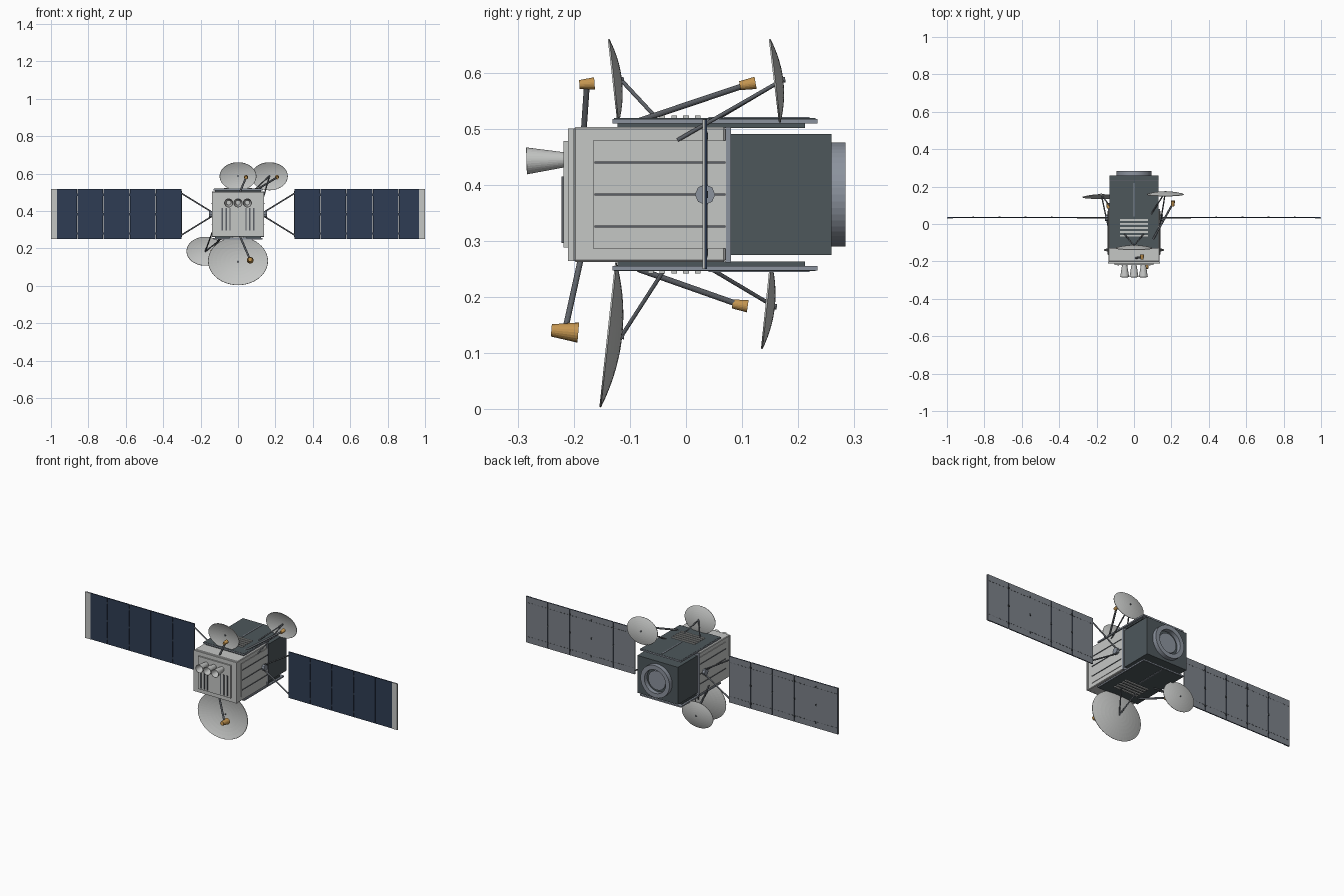
import bpy, bmesh, math
from mathutils import Vector, Matrix

if "Cube" in bpy.data.objects:
    bpy.data.objects.remove(bpy.data.objects["Cube"], do_unlink=True)


def material(name, r, g, b):
    m = bpy.data.materials.new(name)
    m.use_nodes = True
    m.diffuse_color = (r, g, b, 1)
    m.node_tree.nodes["Principled BSDF"].inputs["Base Color"].default_value = (r, g, b, 1)
    return m


LIGHT = material("light grey", 0.56, 0.57, 0.56)
SLATE = material("dark slate", 0.075, 0.095, 0.105)
STEEL = material("blue grey", 0.26, 0.29, 0.34)
STRUT = material("strut grey", 0.11, 0.12, 0.135)
NAVY = material("solar navy", 0.028, 0.046, 0.088)
BACK = material("panel back grey", 0.20, 0.22, 0.25)
GOLD = material("feed gold", 0.55, 0.30, 0.08)
BLACK = material("seam dark", 0.03, 0.035, 0.04)

MID = 0.383  # height of the body axis
made = []


def finish(name, bm, *mats):
    bmesh.ops.recalc_face_normals(bm, faces=bm.faces)
    me = bpy.data.meshes.new(name)
    bm.to_mesh(me)
    bm.free()
    ob = bpy.data.objects.new(name, me)
    bpy.context.collection.objects.link(ob)
    for m in mats:
        me.materials.append(m)
    made.append(ob)
    return ob


def box(name, x, y, z, mat, bevel=0):
    """Box from its extents along each axis."""
    bm = bmesh.new()
    bmesh.ops.create_cube(bm, size=1)
    for v in bm.verts:
        for i, (lo, hi) in enumerate((x, y, z)):
            v.co[i] = lo if v.co[i] < 0 else hi
    ob = finish(name, bm, mat)
    if bevel:
        mod = ob.modifiers.new("bevel", "BEVEL")
        mod.width, mod.segments = bevel, 1
    return ob


def rod(name, a, b, r1, mat, r2=None, sides=12, capped=True):
    """Cylinder or cone running from point a to point b."""
    a, b = Vector(a), Vector(b)
    d = b - a
    bm = bmesh.new()
    bmesh.ops.create_cone(bm, cap_ends=capped, segments=sides, radius1=r1,
                          radius2=r1 if r2 is None else r2, depth=d.length)
    turn = d.to_track_quat('Z', 'Y').to_matrix().to_4x4()
    bmesh.ops.transform(bm, matrix=Matrix.Translation((a + b) / 2) @ turn, verts=bm.verts)
    return finish(name, bm, mat)


def lathe(name, profile, mat, sides=48):
    """Closed (radius, y) profile spun around the body axis."""
    bm = bmesh.new()
    rings = []
    for i in range(sides):
        t = math.tau * i / sides
        rings.append([bm.verts.new((r * math.cos(t), y, MID + r * math.sin(t))) for r, y in profile])
    n = len(profile)
    for i in range(sides):
        p, q = rings[i], rings[(i + 1) % sides]
        for j in range(n):
            k = (j + 1) % n
            bm.faces.new((p[j], p[k], q[k], q[j]))
    return finish(name, bm, mat)


def dish(name, x, low, high, rx, depth):
    """Shallow elliptical bowl opening to the front; low and high are (y, z) rim points."""
    lo, hi = Vector((x, *low)), Vector((x, *high))
    up = (hi - lo) / 2
    axis = Vector((1, 0, 0)).cross(up.normalized())
    back = axis if axis.y > 0 else -axis
    centre = (lo + hi) / 2
    bm = bmesh.new()
    hub = bm.verts.new(centre + back * depth)
    last, sides, steps = None, 48, 7
    for s in range(1, steps + 1):
        f = s / steps
        ring = []
        for i in range(sides):
            t = math.tau * i / sides
            p = centre + Vector((rx * f * math.cos(t), 0, 0)) + up * f * math.sin(t)
            ring.append(bm.verts.new(p + back * depth * (1 - f * f)))
        for i in range(sides):
            k = (i + 1) % sides
            if last:
                bm.faces.new((last[i], ring[i], ring[k], last[k]))
            else:
                bm.faces.new((hub, ring[i], ring[k]))
        last = ring
    ob = finish(name, bm, LIGHT)
    mod = ob.modifiers.new("shell", "SOLIDIFY")
    mod.thickness, mod.offset = 0.003, 0
    tip = centre + back * depth
    rod(name + "_hub", tip - back * 0.004, tip + back * 0.005, 0.005, STRUT)
    return tip


# Main body
box("body", (-0.137, 0.137), (-0.2, 0.07), (0.263, 0.503), LIGHT, 0.003)
box("front_cover", (-0.139, 0.139), (-0.21, -0.2), (0.265, 0.501), LIGHT)
box("front_plate", (-0.105, 0.105), (-0.218, -0.21), (0.289, 0.478), LIGHT)
box("rear_collar", (-0.138, 0.138), (0.07, 0.08), (0.262, 0.503), STEEL)
box("rear_module", (-0.13, 0.13), (0.08, 0.259), (0.275, 0.491), SLATE)

# Rear ring with a shallow disc inside
lathe("rear_ring", [(0.093, 0.257), (0.093, 0.284), (0.068, 0.284), (0.068, 0.257)], STEEL)
rod("rear_disc", (0, 0.257, MID), (0, 0.267, MID), 0.055, STEEL, sides=48)

# Slots on the front plate, horns above
for side in (-1, 1):
    for i in range(3):
        x = side * (0.042 + 0.021 * i)
        box("front_slot", (x - 0.003, x + 0.003), (-0.222, -0.217), (0.297, 0.415), STRUT)
for x in (-0.05, 0, 0.05):
    horn = rod("horn", (x, -0.214, 0.445), (x, -0.284, 0.443), 0.013, LIGHT, 0.024, 32, False)
    horn.modifiers.new("shell", "SOLIDIFY").thickness = 0.002
    rod("horn_throat", (x, -0.215, 0.445), (x, -0.222, 0.445), 0.013, LIGHT, sides=32)

# Side plates with horizontal slots
for s in (-1, 1):
    def span(a, b):
        return tuple(sorted((s * a, s * b)))
    box("side_plate", span(0.136, 0.14), (-0.166, 0.071), (0.287, 0.479), LIGHT)
    for dz in (-0.057, 0, 0.057):
        box("side_slot", span(0.139, 0.143), (-0.163, 0.07), (MID + dz - 0.002, MID + dz + 0.002), STRUT)

# Top and bottom radiator decks
for s in (-1, 1):
    def level(a, b):
        return tuple(sorted((MID + s * a, MID + s * b)))
    box("deck_base", (-0.122, 0.122), (-0.122, 0.212), level(0.119, 0.127), SLATE)
    box("deck_frame", (-0.132, 0.132), (-0.131, 0.234), level(0.127, 0.135), STEEL)
    box("deck_panel", (-0.129, 0.129), (-0.128, 0.231), level(0.134, 0.136), SLATE)
    box("deck_rib", (-0.003, 0.003), (0.04, 0.22), level(0.135, 0.138), STEEL)
    for i in range(5):
        y = 0.021 * (i - 3)
        box("louver", (-0.075, 0.075), (y - 0.005, y + 0.005), level(0.135, 0.141), LIGHT)

# Solar wings
PY, LOW, HIGH = 0.034, 0.25, 0.517
for s in (-1, 1):
    def wide(a, b):
        return tuple(sorted((s * a, s * b)))
    for i in range(5):
        x0 = 0.302 + 0.1396 * i
        panel = box("solar_panel", wide(x0, x0 + 0.1366), (PY - 0.003, PY + 0.003), (LOW, HIGH), NAVY)
        panel.data.materials.append(BACK)
        for f in panel.data.polygons:
            f.material_index = int(f.normal.y > 0.5)
        for z in (LOW + 0.035, HIGH - 0.035):
            for j in range(6):
                x = x0 + 0.008 + 0.022 * j
                box("panel_dash", wide(x, x + 0.011), (PY + 0.0025, PY + 0.004), (z - 0.0015, z + 0.0015), STRUT)
        if i:
            for z in (LOW + 0.03, MID, HIGH - 0.03):
                box("panel_hinge", wide(x0 - 0.006, x0 + 0.003), (PY - 0.002, PY + 0.005), (z - 0.006, z + 0.006), BLACK)
    box("wing_tip_strip", wide(0.967, 1.0), (PY - 0.005, PY), (LOW, HIGH), LIGHT)
    # Yoke joining the wing to the body
    rod("yoke_hub", (s * 0.13, PY, MID), (s * 0.155, PY, MID), 0.018, STEEL, sides=8)
    for d in (-1, 1):
        rod("yoke_arm", (s * 0.142, PY, MID + d * 0.013), (s * 0.303, PY, MID + d * 0.112), 0.004, STRUT)
    rod("yoke_bar", (s * 0.303, PY, LOW + 0.01), (s * 0.303, PY, HIGH - 0.01), 0.003, STRUT)

# Dishes: name, x, low rim, high rim, half width, depth, feet of the supports
dishes = [
    ("lower_front_dish", 0, (-0.153, 0.004), (-0.125, 0.262), 0.16, 0.024,
     [(-0.05, -0.04, 0.247), (0.05, -0.04, 0.247)]),
    ("upper_front_dish", 0, (-0.121, 0.511), (-0.138, 0.66), 0.098, 0.014,
     [(-0.05, -0.055, 0.522), (0.05, -0.055, 0.522)]),
    ("upper_rear_dish", 0.168, (0.167, 0.511), (0.149, 0.66), 0.098, 0.014,
     [(0.138, -0.015, 0.48), (0.09, 0.05, 0.515)]),
    ("lower_rear_dish", -0.175, (0.135, 0.108), (0.151, 0.262), 0.1, 0.014,
     [(-0.138, -0.015, 0.286), (-0.09, 0.045, 0.25)]),
]
for name, x, low, high, rx, depth, feet in dishes:
    tip = dish(name, x, low, high, rx, depth)
    for foot in feet:
        rod(name + "_strut", foot, tip, 0.0035, STRUT)

# Feeds: boom foot, back end, mouth, back radius, mouth radius
feeds = [
    ((0.01, -0.188, 0.266), (0.065, -0.24, 0.141), (0.065, -0.192, 0.137), 0.011, 0.018),
    ((0.01, -0.182, 0.5), (0.043, -0.19, 0.579), (0.043, -0.163, 0.581), 0.008, 0.011),
    ((0.1, -0.085, 0.514), (0.208, 0.096, 0.577), (0.208, 0.124, 0.582), 0.008, 0.011),
    ((-0.1, -0.085, 0.25), (-0.137, 0.083, 0.188), (-0.137, 0.11, 0.184), 0.008, 0.011),
]
for foot, back, mouth, r1, r2 in feeds:
    middle = (Vector(back) + Vector(mouth)) / 2
    rod("feed_boom", foot, middle, 0.0052, STRUT)
    rod("feed_horn", back, mouth, r1, GOLD, r2, 20)

# Smooth round parts, keep edges sharp
for ob in bpy.context.view_layer.objects:
    ob.select_set(ob in made)
bpy.context.view_layer.objects.active = made[0]
bpy.ops.object.shade_smooth_by_angle(angle=math.radians(35))
